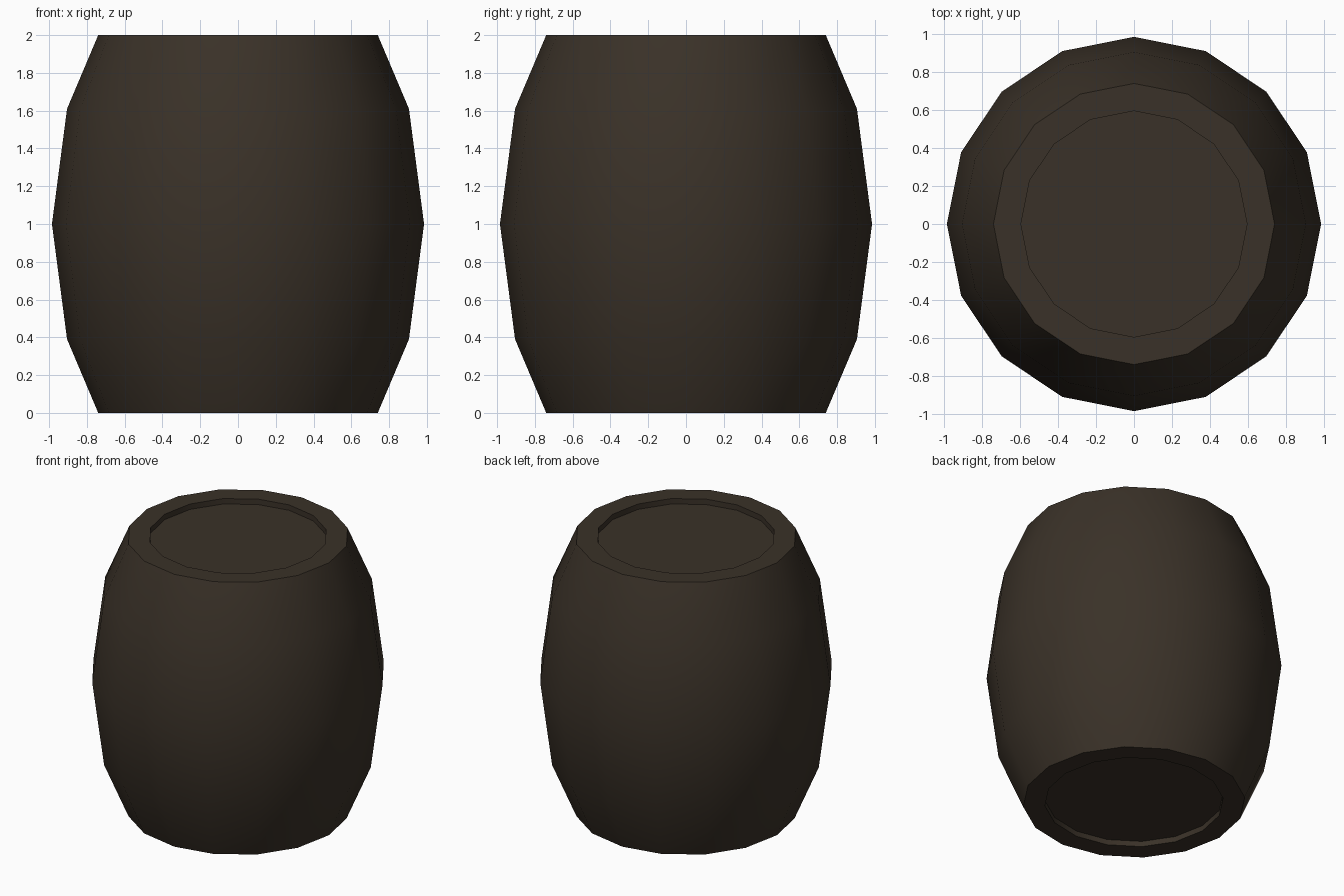
import bpy, bmesh, math

if "Cube" in bpy.data.objects:
    bpy.data.objects.remove(bpy.data.objects["Cube"])

SIDES = 16
# Closed profile (radius, height): recessed base, bulging wall, rim, recessed lid
PROFILE = [(0.595, 0.04), (0.595, 0.0), (0.74, 0.0), (0.905, 0.39), (0.985, 1.0),
           (0.905, 1.61), (0.74, 2.0), (0.595, 2.0), (0.595, 1.96)]

wood = bpy.data.materials.new("dark brown wood")
wood.diffuse_color = (0.042, 0.031, 0.021, 1)
wood.use_nodes = True
wood.node_tree.nodes["Principled BSDF"].inputs["Base Color"].default_value = wood.diffuse_color

# Barrel body: rings joined by quads, capped at both recessed ends
bm = bmesh.new()
rings = []
for r, z in PROFILE:
    rings.append([bm.verts.new((r * math.cos(2 * math.pi * i / SIDES),
                                r * math.sin(2 * math.pi * i / SIDES), z))
                  for i in range(SIDES)])
for a, b in zip(rings, rings[1:]):
    for i in range(SIDES):
        j = (i + 1) % SIDES
        bm.faces.new((a[i], a[j], b[j], b[i]))
bm.faces.new(rings[0][::-1])
bm.faces.new(rings[-1])
bmesh.ops.recalc_face_normals(bm, faces=bm.faces)

mesh = bpy.data.meshes.new("barrel")
bm.to_mesh(mesh)
bm.free()
mesh.materials.append(wood)
barrel = bpy.data.objects.new("barrel", mesh)
bpy.context.collection.objects.link(barrel)

# Smooth wall, crisp rims
bpy.context.view_layer.objects.active = barrel
barrel.select_set(True)
bpy.ops.object.shade_smooth_by_angle(angle=math.radians(30))
